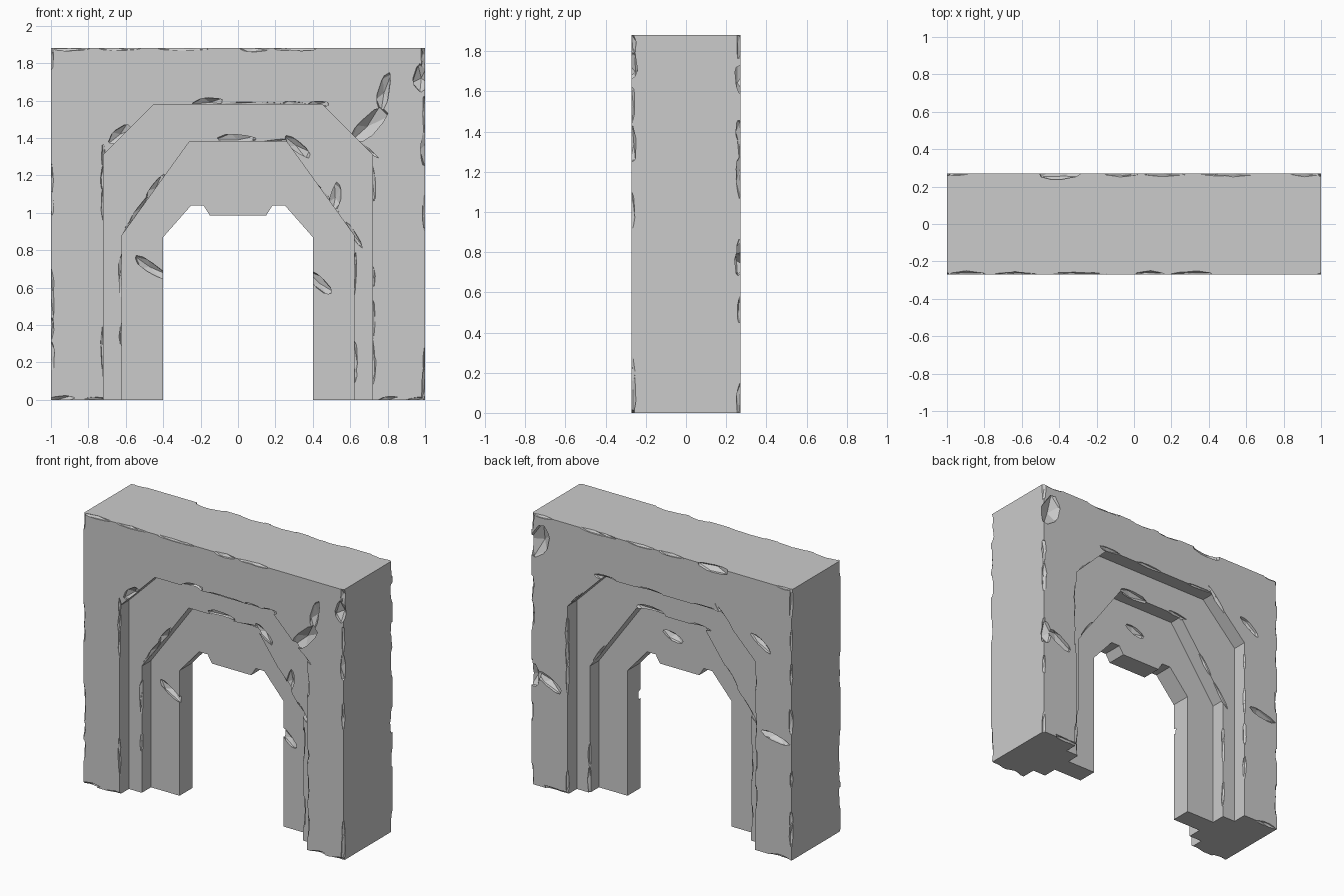
import bpy, bmesh, random
from mathutils import Vector, Matrix

if "Cube" in bpy.data.objects:
    bpy.data.objects.remove(bpy.data.objects["Cube"])

random.seed(4)


def arch(half):
    """Mirror a right-hand half profile into a full left-to-right one."""
    return [(-x, z) for x, z in half] + [(x, z) for x, z in reversed(half)]


# Profiles from the outer block to the doorway, and half depth of each tier
loops = [arch(p) for p in (
    [(1, 0), (1, 1.88)],
    [(.72, 0), (.72, 1.31), (.45, 1.58)],
    [(.62, 0), (.62, .88), (.26, 1.38)],
    [(.4, 0), (.4, .87), (.25, 1.04), (.185, 1.04), (.15, .985)])]
depths = [.27, .17, .07]

# Stepped stone arch
bm = bmesh.new()


def face(points):
    bm.faces.new([bm.verts.new(p) for p in points])


def wall(loop, y0, y1):
    for (xa, za), (xb, zb) in zip(loop, loop[1:]):
        face([(xa, y0, za), (xb, y0, zb), (xb, y1, zb), (xa, y1, za)])


for i, d in enumerate(depths):
    for s in (-1, 1):
        face([(x, s * d, z) for x, z in loops[i] + loops[i + 1][::-1]])
        if i:
            wall(loops[i], s * depths[i - 1], s * d)
wall(loops[0], -.27, .27)
wall(loops[3], -.07, .07)
steps = [(1, .27), (.72, .27), (.72, .17), (.62, .17), (.62, .07), (.4, .07)]
for s in (-1, 1):
    face([(s * x, -y, 0) for x, y in steps] + [(s * x, y, 0) for x, y in steps[::-1]])
bmesh.ops.remove_doubles(bm, verts=bm.verts, dist=1e-4)
bmesh.ops.recalc_face_normals(bm, faces=bm.faces)
mesh = bpy.data.meshes.new("stone_arch")
bm.to_mesh(mesh)
bm.free()
stone = bpy.data.objects.new("stone_arch", mesh)
bpy.context.collection.objects.link(stone)

# Faceted chips that are carved out of the stone
cut = bmesh.new()


def chip(center, direction, length, width, depth):
    """Jagged lump stretched along direction, with depth measured along y-ish."""
    q = Vector(direction).normalized().to_track_quat('X', 'Y')
    m = (Matrix.Translation(center) @ q.to_matrix().to_4x4()
         @ Matrix.Diagonal((length, width, depth, 1)))
    made = bmesh.ops.create_icosphere(cut, subdivisions=1, radius=1)
    for v in made['verts']:
        v.co = m @ (v.co * random.uniform(.75, 1.2))


def wear(a, b, spacing, size):
    """Shallow chips strung along an edge."""
    a, b = Vector(a), Vector(b)
    for i in range(max(1, int((b - a).length / spacing))):
        p = a.lerp(b, random.random())
        r = size * random.uniform(.6, 1.2)
        chip(p, (b - a) + Vector([random.uniform(-.05, .05) for _ in range(3)]),
             random.uniform(.06, .14), r, r)


# Worn corners, feet and tier lips on both sides
for s in (-1, 1):
    for i, d in enumerate(depths):
        for (xa, za), (xb, zb) in zip(loops[i + 1], loops[i + 1][1:]):
            if i < 2:
                wear((xa, s * d, za), (xb, s * d, zb), .22, .018)
    wear((-1, s * .27, 1.88), (1, s * .27, 1.88), .25, .018)
    for x in (-1, 1):
        wear((x, s * .27, 0), (x, s * .27, 1.88), .22, .022)
        wear((x, s * .27, 0), (x * .72, s * .27, 0), .12, .02)

# Larger damage: x, z, slope x, slope z, length, width (front, then back)
front = [(.78, 1.64, .15, 1, .13, .04), (.69, 1.46, 1, .9, .15, .06),
         (.6, 1.25, .3, 1, .11, .05), (-.63, 1.42, 1, .8, .09, .04),
         (-.15, 1.59, 1, .1, .1, .03), (.98, 1.72, .1, 1, .1, .05)]
back = [(.93, 1.7, -.5, 1, .14, .08), (-.86, .82, 1, .25, .14, .035),
        (.87, .74, 1, .5, .13, .04), (-.76, 1.45, 1, .6, .11, .03),
        (.98, .75, 0, 1, .1, .05), (-.4, 1.87, 1, 0, .13, .04)]
for s, marks in ((-1, front), (1, back)):
    for x, z, dx, dz, length, width in marks:
        chip((x, s * .275, z), (dx, 0, dz), length, width, .05)

# Breaks on the recessed tiers: x, y, z, slope x, slope z, length
for x, y, z, dx, dz, length in [
        (-.47, -.07, .71, 1, -.7, .13), (.44, -.07, .62, 1, -1, .1),
        (-.44, -.17, 1.13, .7, 1, .12), (0, -.17, 1.39, 1, 0, .12),
        (.31, -.17, 1.36, 1, -.8, .1), (.52, -.17, 1.08, .2, 1, .1),
        (.15, .17, 1.39, 1, .1, .14), (.05, .07, 1.2, 1, .3, .1)]:
    chip((x, y, z), (dx, 0, dz), length, .035, .035)

cut_mesh = bpy.data.meshes.new("chip_cutters")
cut.to_mesh(cut_mesh)
cut.free()
cutter = bpy.data.objects.new("chip_cutters", cut_mesh)
bpy.context.collection.objects.link(cutter)
cutter.hide_render = True

mod = stone.modifiers.new("chips", 'BOOLEAN')
mod.operation = 'DIFFERENCE'
mod.solver = 'EXACT'
mod.use_self = True
mod.object = cutter
bpy.context.view_layer.objects.active = stone
bpy.ops.object.modifier_apply(modifier=mod.name)
bpy.data.objects.remove(cutter)
